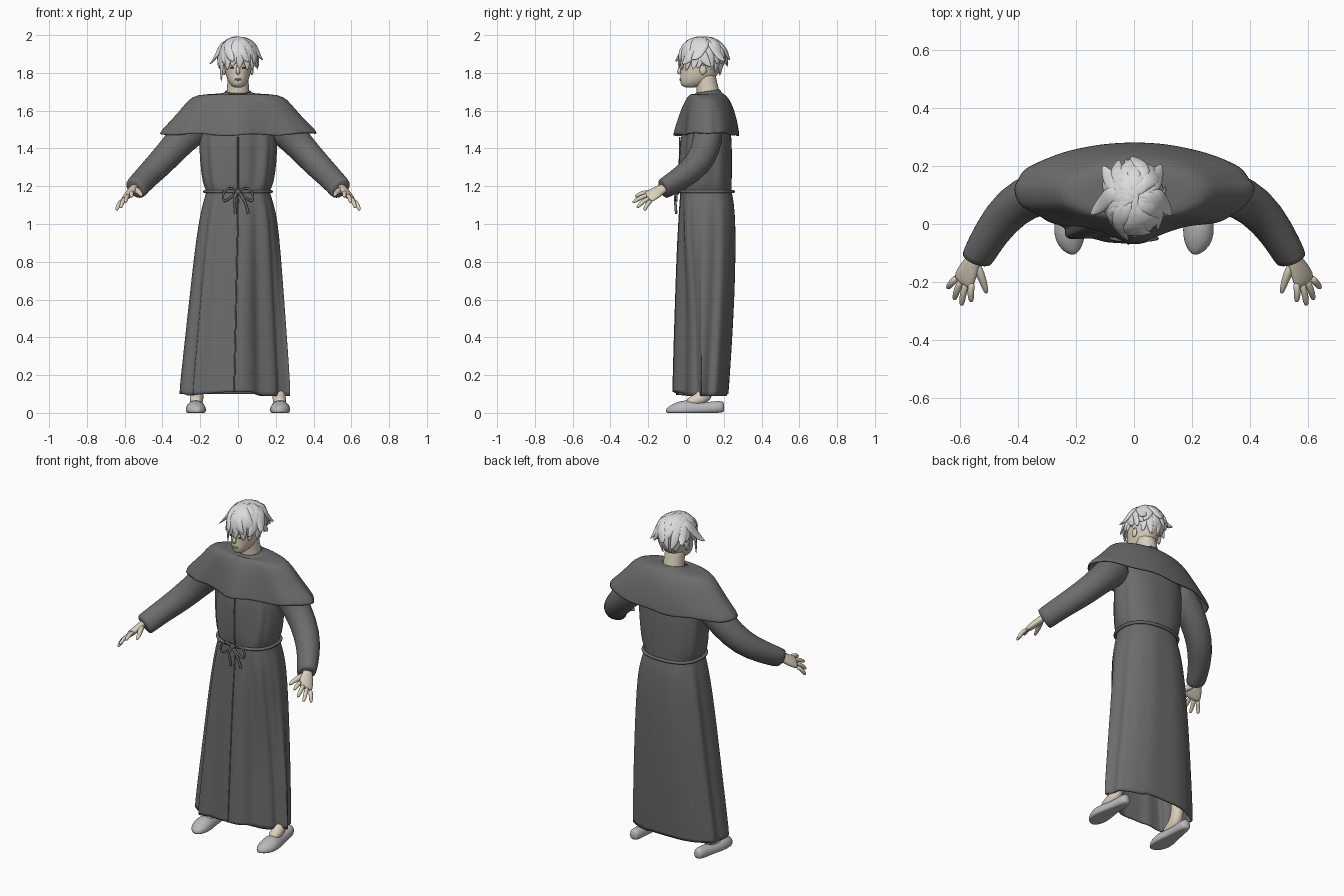
import bpy, bmesh, math, random
from mathutils import Vector as V

random.seed(4)
cube = bpy.data.objects.get("Cube")
if cube:
    bpy.data.objects.remove(cube, do_unlink=True)


def material(name, r, g, b):
    m = bpy.data.materials.new(name)
    m.use_nodes = True
    m.diffuse_color = (r, g, b, 1)
    bsdf = next(n for n in m.node_tree.nodes if n.type == 'BSDF_PRINCIPLED')
    bsdf.inputs["Base Color"].default_value = (r, g, b, 1)
    bsdf.inputs["Roughness"].default_value = 0.8
    return m


CLOTH = material("dark grey cloth", 0.15, 0.15, 0.15)
HAIR = material("pale hair", 0.72, 0.72, 0.73)
SHOE = material("grey shoe", 0.49, 0.49, 0.50)
SKIN = material("skin", 0.71, 0.63, 0.50)
LIP = material("lip", 0.58, 0.45, 0.36)
EYE = material("dark eye", 0.08, 0.07, 0.06)


def finish(name, bm, mat, subsurf=0, thick=0):
    bmesh.ops.recalc_face_normals(bm, faces=bm.faces)
    me = bpy.data.meshes.new(name)
    bm.to_mesh(me)
    bm.free()
    me.materials.append(mat)
    for p in me.polygons:
        p.use_smooth = True
    ob = bpy.data.objects.new(name, me)
    bpy.context.collection.objects.link(ob)
    if subsurf:
        mod = ob.modifiers.new("Smooth", 'SUBSURF')
        mod.levels = mod.render_levels = subsurf
    if thick:
        mod = ob.modifiers.new("Thickness", 'SOLIDIFY')
        mod.thickness, mod.offset = thick, -1


def loft(name, rings, mat, caps=True, subsurf=1, thick=0):
    """Skin a list of closed point rings."""
    bm = bmesh.new()
    rows = [[bm.verts.new(p) for p in r] for r in rings]
    n = len(rows[0])
    for a, b in zip(rows, rows[1:]):
        for i in range(n):
            j = (i + 1) % n
            bm.faces.new((a[i], a[j], b[j], b[i]))
    if caps:
        bm.faces.new(rows[0])
        bm.faces.new(rows[-1])
    finish(name, bm, mat, subsurf, thick)


def ring(z, cx, y0, y1, rx, fold=0, bulge=0, n=96, e=2.4, front_e=2.4):
    """Level superellipse ring with optional cloth folds and a bulge at the front centre."""
    pts = []
    for i in range(n):
        t = 2 * math.pi * i / n
        c, s = math.cos(t), math.sin(t)
        k = 1 + fold * (0.55 - 0.45 * s) * (math.cos(9 * t + 1) + 0.6 * math.cos(14 * t))
        q = 2 / (front_e if s < 0 else e)
        x = math.copysign(abs(c) ** q, c) * rx * k
        y = math.copysign(abs(s) ** q, s) * (y1 - y0) / 2 * k
        if s < 0:
            y -= bulge * math.exp(-(x / 0.085) ** 2)
        pts.append(V((cx + x, (y0 + y1) / 2 + y, z)))
    return pts


def sweep(name, pts, sizes, mat, hint=(1, 0, 0), n=10, floor=None):
    """Elliptical section (width, height) carried along a path."""
    pts = [V(p) for p in pts]
    rings = []
    for i, (p, (w, h)) in enumerate(zip(pts, sizes)):
        t = (pts[min(i + 1, len(pts) - 1)] - pts[max(i - 1, 0)]).normalized()
        u = V(hint)
        u = (u - t * u.dot(t)).normalized()
        v = t.cross(u)
        r = [p + u * w * math.cos(a) + v * h * math.sin(a)
             for a in (2 * math.pi * k / n for k in range(n))]
        if floor is not None:
            for q in r:
                q.z = max(q.z, floor)
        rings.append(r)
    loft(name, rings, mat)


def ball(name, c, r, mat, keep=None):
    bm = bmesh.new()
    bmesh.ops.create_uvsphere(bm, u_segments=32, v_segments=20, radius=1)
    for v in bm.verts:
        v.co = V(a * b + d for a, b, d in zip(v.co, r, c))
    if keep:
        bmesh.ops.delete(bm, geom=[v for v in bm.verts if not keep(v.co)], context='VERTS')
    finish(name, bm, mat)


def rope(name, pts, radius, cyclic=False):
    cu = bpy.data.curves.new(name, 'CURVE')
    cu.dimensions = '3D'
    cu.bevel_depth, cu.bevel_resolution, cu.resolution_u = radius, 2, 6
    cu.use_fill_caps = True
    sp = cu.splines.new('NURBS')
    sp.points.add(len(pts) - 1)
    for q, p in zip(sp.points, pts):
        q.co = (*p, 1)
    sp.order_u, sp.use_endpoint_u, sp.use_cyclic_u = 3, not cyclic, cyclic
    cu.materials.append(CLOTH)
    bpy.context.collection.objects.link(bpy.data.objects.new(name, cu))


# Robe: z, centre x, front y, back y, half width, fold depth, front bulge
levels = [(0.10, -0.02, -0.066, 0.225, 0.286, .055), (0.13, -0.02, -0.066, 0.228, 0.287, .055),
          (0.35, -0.015, -0.060, 0.243, 0.268, .055), (0.60, -0.01, -0.052, 0.257, 0.246, .052),
          (0.85, -0.005, -0.044, 0.264, 0.224, .045), (1.02, 0, -0.035, 0.262, 0.205, .035),
          (1.11, 0, -0.030, 0.254, 0.186, .020), (1.165, 0, -0.026, 0.243, 0.168, .008),
          (1.18, 0, -0.026, 0.240, 0.168, .008), (1.21, 0, -0.028, 0.243, 0.186, .022, .006),
          (1.32, 0, -0.020, 0.243, 0.200, .032, .014), (1.46, 0, -0.008, 0.244, 0.207, .025, .024),
          (1.58, 0, 0.018, 0.222, 0.195, 0, .01), (1.64, 0, 0.04, 0.19, 0.13, 0)]
rings = [ring(*lv, front_e=2.5) for lv in levels]
for r in rings:
    for p in r:
        # the left front of the skirt falls further back
        low = max(0, min(1, 2 * (1.05 - p.z))) * max(0, min(1, (0.08 - p.y) / 0.1))
        p.y += 0.40 * low * max(0, p.x - 0.02)
for p in rings[0]:
    p.z += 0.012 * math.cos(9 * p.x) * (p.y < 0) - 0.01 * (p.x > 0.1)
loft("robe", rings, CLOTH, caps=False, thick=0.008)
rope("front_seam", [r[len(r) * 3 // 4] for r in rings[:12]], 0.004)

# Shoulder cape with a low collar
cape = [(1.470, 0, -0.022, 0.282, 0.412, .018, .048), (1.488, 0, -0.020, 0.281, 0.408, .017, .047),
        (1.55, 0, -0.012, 0.270, 0.352, .012, .035), (1.61, 0, -0.003, 0.253, 0.300, .008, .022),
        (1.66, 0, 0.008, 0.230, 0.260, .004, .010), (1.684, 0, 0.018, 0.208, 0.220, 0),
        (1.690, 0, 0.03, 0.195, 0.120, 0), (1.690, 0, 0.042, 0.186, 0.080, 0),
        (1.698, 0, 0.046, 0.183, 0.072, 0), (1.704, 0, 0.050, 0.178, 0.067, 0)]
rings = [ring(*lv, e=1.85) for lv in cape]
for r in rings[-3:]:
    for p in r:
        p.z += 0.15 * (p.y - 0.12)
for r in rings[:2]:
    for p in r:
        p.z += 0.005 * math.sin(22 * p.x) + 0.02 * abs(p.x)
loft("shoulder_cape", rings, CLOTH, caps=False, thick=0.008)

# Rope belt and bow
rope("rope_belt", ring(1.172, 0, -0.036, 0.25, 0.176, n=48), 0.009, True)
ball("belt_knot", (0, -0.047, 1.17), (0.016, 0.014, 0.016), CLOTH)
for side, s in (("left", 1), ("right", -1)):
    rope(side + "_bow_loop", [(0, -.05, 1.17), (s * .04, -.058, 1.20), (s * .08, -.05, 1.165),
                              (s * .08, -.05, 1.115), (s * .035, -.055, 1.14), (0, -.05, 1.17)], 0.006)
    rope(side + "_bow_tail", [(0, -.05, 1.17), (s * .025, -.06, 1.14),
                              (s * .03 + .015, -.055, 1.10), (s * .035 + .02, -.052, 1.055)], 0.007)

# Arms, hands, feet
for side, s in (("left", 1), ("right", -1)):
    def m(*pts):
        return [(s * x, y, z) for x, y, z in pts]

    sweep(side + "_sleeve",
          m((.19, .11, 1.55), (.26, .118, 1.49), (.33, .11, 1.412), (.42, .065, 1.312),
            (.495, -.03, 1.240), (.540, -.115, 1.189), (.545, -.125, 1.184)),
          [(.080, .10), (.080, .092), (.078, .078), (.074, .073), (.062, .064), (.050, .063),
           (.047, .061)], CLOTH, (0, 1, 0), n=20)
    across = V((.75, .22, -.62)).normalized()
    hint = (s * across.x, across.y, across.z)
    sweep(side + "_palm", m((.545, -.09, 1.20), (.553, -.125, 1.188), (.570, -.155, 1.168),
                            (.588, -.195, 1.145), (.592, -.207, 1.138)),
          [(.028, .022), (.029, .021), (.042, .022), (.047, .018), (.042, .012)], SKIN, hint)
    tips = {"index": (.563, -.270, 1.145), "middle": (.597, -.283, 1.115),
            "ring": (.622, -.262, 1.086), "little": (.645, -.222, 1.072)}
    for k, (finger, tip) in enumerate(tips.items()):
        a = V((.586, -.19, 1.148)) + across * (k - 1.5) * 0.023
        b = V(tip)
        mid = a.lerp(b, 0.5) + V((.004, -.004, .006))
        sweep(f"{side}_{finger}_finger", m(a, mid, a.lerp(b, 0.85), b),
              [(.014, .013), (.013, .0125), (.011, .011), (.006, .006)], SKIN, hint, n=8)
    sweep(side + "_thumb", m((.553, -.13, 1.185), (.530, -.175, 1.175), (.516, -.215, 1.16),
                             (.509, -.242, 1.148)),
          [(.022, .019), (.018, .016), (.013, .012), (.007, .007)], SKIN, hint, n=8)

    # Slip-on shoe with a bare ankle and instep
    sweep(side + "_shoe", m((.212, .203, .03), (.214, .19, .03), (.217, .13, .024), (.222, .06, .018),
                            (.224, 0, .018), (.222, -.05, .014), (.212, -.085, .01), (.206, -.106, .01)),
          [(.015, .022), (.033, .038), (.037, .034), (.044, .040), (.056, .054), (.054, .042),
           (.036, .028), (.010, .012)], SHOE, n=16, floor=0)
    sweep(side + "_ankle", m((.222, .0, .053), (.221, .05, .062), (.217, .10, .085),
                             (.21, .125, .16), (.20, .125, .30)),
          [(.030, .024), (.038, .034), (.037, .048), (.034, .038), (.042, .045)], SKIN)

# Neck and head
sweep("neck", [(0, .122, 1.62), (0, .118, 1.70), (0, .105, 1.76), (0, .10, 1.82)],
      [(.070, .070), (.060, .060), (.056, .055), (.058, .057)], SKIN, n=20)
head = [(1.722, 0, -.005, .05, .022), (1.732, 0, -.026, .09, .036), (1.755, 0, -.032, .13, .053),
        (1.785, 0, -.031, .165, .064), (1.815, 0, -.029, .185, .070), (1.85, 0, -.031, .195, .075),
        (1.90, 0, -.015, .195, .074), (1.94, 0, .01, .18, .060), (1.965, 0, .05, .14, .035)]
loft("head", [ring(*h, n=24, e=2.1, front_e=2.1) for h in head], SKIN)
sweep("nose", [(0, -.022, 1.85), (0, -.032, 1.825), (0, -.039, 1.803), (0, -.03, 1.793)],
      [(.008, .008), (.009, .009), (.014, .013), (.010, .008)], SKIN)
for name, z in (("upper_lip", 1.7675), ("lower_lip", 1.7615)):
    ball(name, (0, -.0285, z), (.018, .007, .0034), LIP)
for side, s in (("left", 1), ("right", -1)):
    ball(side + "_eye", (s * .03, -.021, 1.826), (.012, .006, .004), EYE)
    ball(side + "_ear", (s * .073, .09, 1.815), (.010, .018, .026), SKIN)

# Hair: a fitted cap under swept, uneven locks
CROWN, SIZE = V((0, .09, 1.885)), V((.093, .120, .106))
ball("hair_cap", CROWN, SIZE, HAIR,
     lambda p: p.z > 1.80 + 0.075 * max(0, min(1, (0.12 - p.y) / 0.09)))


def on_scalp(a, phi, k):
    d = V((math.cos(a) * math.sin(phi), math.sin(a) * math.sin(phi), math.cos(phi)))
    return CROWN + V(p * q for p, q in zip(d, SIZE)) * k


def lock(name, a, start, flare, tip_z, width, swirl=0, lift=1.07):
    tip = on_scalp(a + swirl / 2, math.pi / 2, flare)
    tip.z = tip_z
    b = on_scalp(a, 1.3, lift)
    pts = [on_scalp(a - swirl, start, 1.0), on_scalp(a - swirl / 2, (start + 1.3) / 2, lift), b,
           b.lerp(tip, 0.55) + V((0, 0, -0.012)), tip]
    sweep(name, pts, [(width * w, h) for w, h in
                      ((.4, .006), (1, .013), (1, .012), (.75, .008), (.1, .002))],
          HAIR, (-math.sin(a), math.cos(a), 0), n=8)


for i in range(18):
    a = 2 * math.pi * i / 18 + random.uniform(-.1, .1)
    side, front = abs(math.cos(a)), -math.sin(a)
    flare = 1.06 + 0.16 * side ** 3 * random.uniform(.3, 1.3) - 0.34 * max(0, -front)
    tip_z = 1.815 + 0.01 * side - 0.035 * max(0, -front) + random.uniform(-.015, .015)
    lock(f"under_lock_{i}", a, 0.1, flare, tip_z, 0.030, random.uniform(-.5, .5))
for i in range(13):
    a = 2 * math.pi * i / 13 + random.uniform(-.2, .2)
    flare = 1.12 + random.uniform(-.03, .28) * abs(math.cos(a))
    tip_z = 1.855 + random.uniform(-.025, .03)
    lock(f"top_lock_{i}", a, random.uniform(-.3, .3), flare, tip_z, random.uniform(.022, .036),
         random.uniform(-.9, .9), random.uniform(1.07, 1.11))
lock("long_temple_lock", math.radians(208), 0.4, 1.08, 1.75, 0.022)
lock("right_flick", math.radians(185), 0.6, 1.70, 1.845, 0.034, 0.4, 1.12)
lock("right_rear_flick", math.radians(150), 0.6, 1.50, 1.87, 0.030, -0.3)
lock("left_flick", math.radians(-8), 0.6, 1.50, 1.87, 0.034, -0.4, 1.12)
lock("left_rear_flick", math.radians(35), 0.6, 1.42, 1.86, 0.030, 0.3)
lock("back_flick", math.radians(80), 0.6, 1.20, 1.87, 0.030, 0.5)
